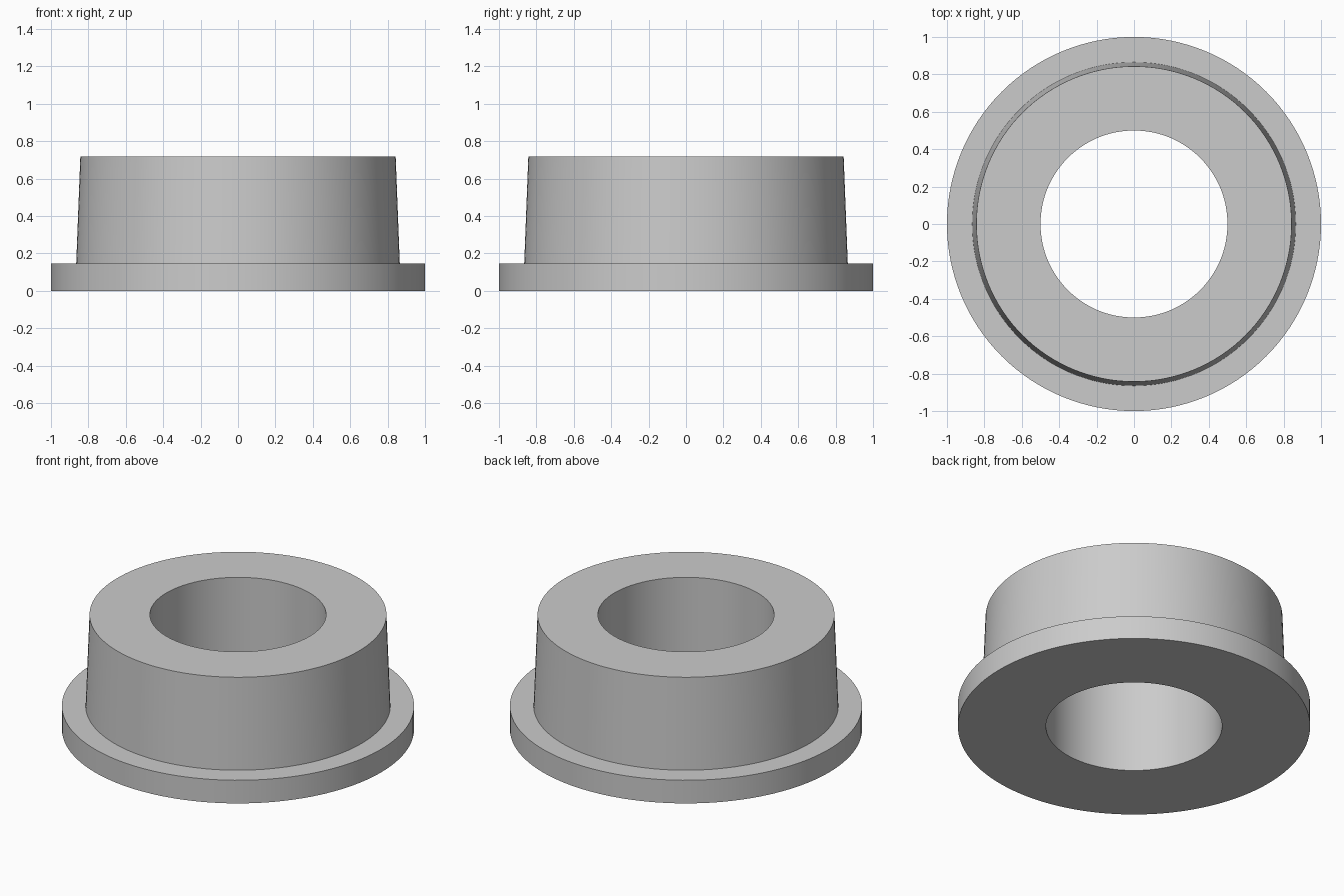
import bpy
import bmesh
import math

cube = bpy.data.objects.get("Cube")
if cube:
    bpy.data.objects.remove(cube, do_unlink=True)

# Plain grey material
grey = bpy.data.materials.new("light_grey")
grey.use_nodes = True
colour = (0.6, 0.6, 0.6, 1.0)
grey.diffuse_color = colour
grey.node_tree.nodes["Principled BSDF"].inputs["Base Color"].default_value = colour

SEGMENTS = 128
BORE_RADIUS = 0.5
FLANGE_RADIUS = 1.0
FLANGE_HEIGHT = 0.145
SLEEVE_BASE_RADIUS = 0.865
SLEEVE_TOP_RADIUS = 0.843
HEIGHT = 0.717


def lathe(name, profile):
    """Revolve a closed (radius, z) profile around the z axis."""
    bm = bmesh.new()
    rings = []
    for i in range(SEGMENTS):
        a = 2 * math.pi * i / SEGMENTS
        rings.append([bm.verts.new((r * math.cos(a), r * math.sin(a), z))
                      for r, z in profile])
    count = len(profile)
    for i, ring in enumerate(rings):
        following = rings[(i + 1) % SEGMENTS]
        for j in range(count):
            k = (j + 1) % count
            bm.faces.new((ring[j], following[j], following[k], ring[k]))
    bmesh.ops.recalc_face_normals(bm, faces=bm.faces)
    mesh = bpy.data.meshes.new(name)
    bm.to_mesh(mesh)
    bm.free()
    mesh.materials.append(grey)
    obj = bpy.data.objects.new(name, mesh)
    bpy.context.collection.objects.link(obj)
    return obj


# Flanged bushing: wide base flange, tapered sleeve and straight through bore
bushing = lathe("flanged_bushing", [
    (BORE_RADIUS, 0),
    (FLANGE_RADIUS, 0),
    (FLANGE_RADIUS, FLANGE_HEIGHT),
    (SLEEVE_BASE_RADIUS, FLANGE_HEIGHT),
    (SLEEVE_TOP_RADIUS, HEIGHT),
    (BORE_RADIUS, HEIGHT),
])

# Smooth round walls with crisp rims
bpy.ops.object.select_all(action="DESELECT")
bushing.select_set(True)
bpy.context.view_layer.objects.active = bushing
bpy.ops.object.shade_smooth_by_angle(angle=math.radians(30))
